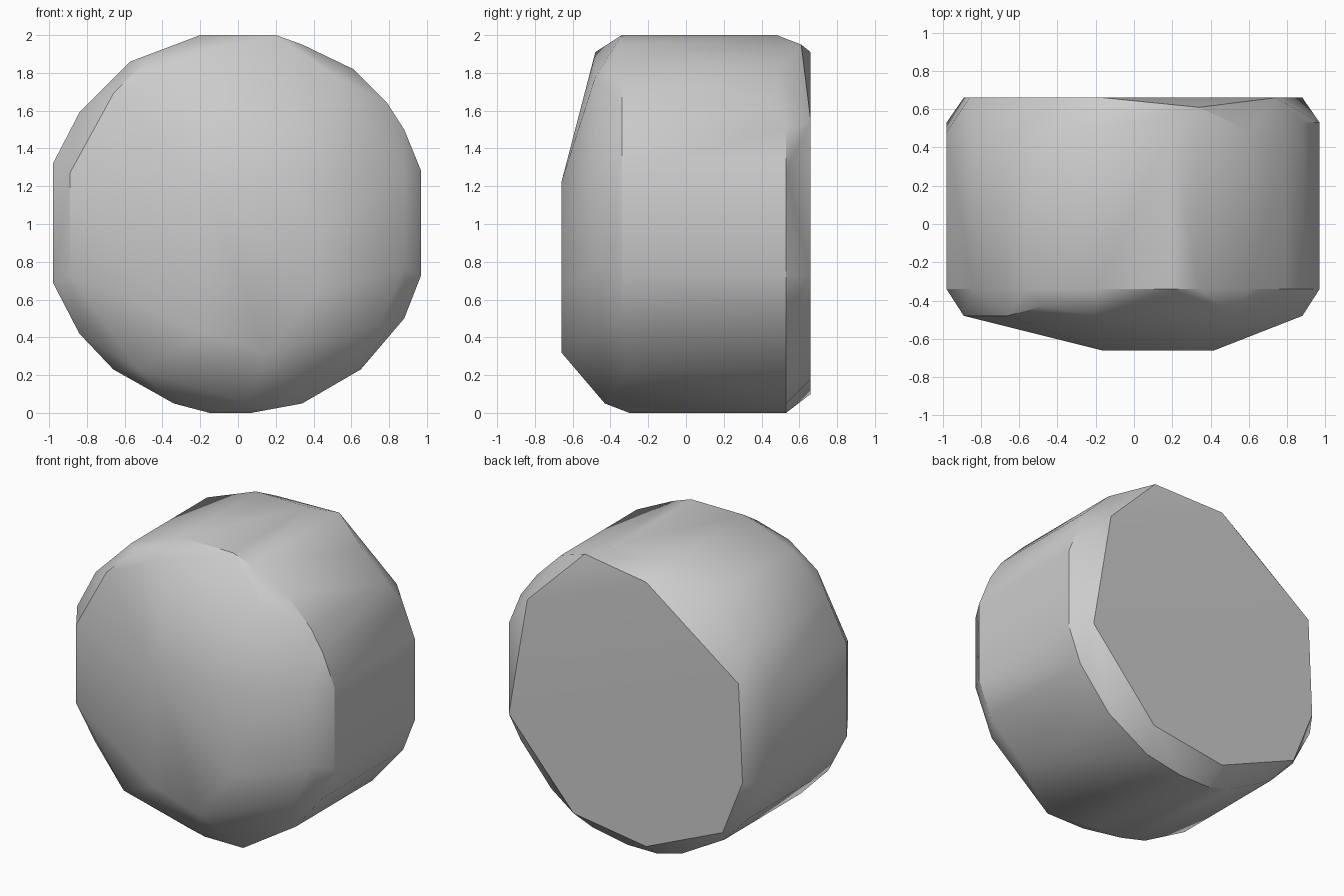
import bpy
import bmesh
import math

default_cube = bpy.data.objects.get("Cube")
if default_cube:
    bpy.data.objects.remove(default_cube, do_unlink=True)


def make_material(name, level):
    material = bpy.data.materials.new(name)
    material.use_nodes = True
    colour = (level, level, level, 1)
    material.diffuse_color = colour
    material.node_tree.nodes["Principled BSDF"].inputs["Base Color"].default_value = colour
    return material


def add_ring(mesh, profile, depth):
    """Place an (x, z) profile at one depth along the drum axis."""
    for x, z in profile:
        mesh.verts.new((x, depth, z))


def build_hull(name, sections, material, crease_degrees):
    """Wrap a convex skin around profiles placed at their depths."""
    mesh = bmesh.new()
    for depth, profile in sections:
        add_ring(mesh, profile, depth)
    result = bmesh.ops.convex_hull(mesh, input=mesh.verts[:])
    unused = {v for v in result["geom_interior"] + result["geom_unused"]
              if isinstance(v, bmesh.types.BMVert)}
    bmesh.ops.delete(mesh, geom=list(unused), context="VERTS")
    bmesh.ops.recalc_face_normals(mesh, faces=mesh.faces[:])
    data = bpy.data.meshes.new(name)
    mesh.to_mesh(data)
    mesh.free()
    data.materials.append(material)
    body = bpy.data.objects.new(name, data)
    bpy.context.collection.objects.link(body)
    bpy.ops.object.select_all(action="DESELECT")
    body.select_set(True)
    bpy.context.view_layer.objects.active = body
    bpy.ops.object.shade_smooth_by_angle(angle=math.radians(crease_degrees))
    return body


# Irregular rim of the drum, shared by both ends of its side wall
rim_top = [(-.98, 1.32), (-.84, 1.59), (-.57, 1.86), (-.2, 2), (.2, 2),
           (.34, 1.95), (.61, 1.82), (.79, 1.64)]
rim_sides = [(.88, 1.5), (.97, 1.28), (.97, .73), (.88, .5), (-.84, .42), (-.98, .69)]
rim_bottom = [(.65, .23), (.34, .05), (.07, 0), (-.15, 0), (-.34, .05), (-.66, .23)]

# Bulging front: chamfer ring and raised middle
front_chamfer = [(-.89, 1.27), (-.89, .73), (-.53, .23), (.75, .46), (.88, .77),
                 (.88, 1.28), (.52, 1.78), (-.2, 1.91), (-.66, 1.69)]
front_lip = [(-.48, 1.87), (.05, .05), (.34, .05)]
front_crown = [(-.17, .42), (-.17, 1.22), (.28, 1.22), (.42, .95), (.42, .65), (.16, .32)]

# Flat back with uneven chipped edge
back_face = [(.88, .73), (.74, 1.55), (-.16, 1.91), (-.86, 1.4), (-.89, .73),
             (-.74, .35), (-.16, .1), (.39, .18)]
back_chip = [(.34, 1.95)]

stone_grey = make_material("stone grey", .6)
build_hull("faceted_drum", [
    (-.66, front_crown), (-.48, front_chamfer), (-.43, front_lip),
    (-.34, rim_top + rim_sides), (-.3, rim_bottom),
    (.48, rim_top), (.53, rim_sides + rim_bottom),
    (.61, back_chip), (.66, back_face),
], stone_grey, 30)
